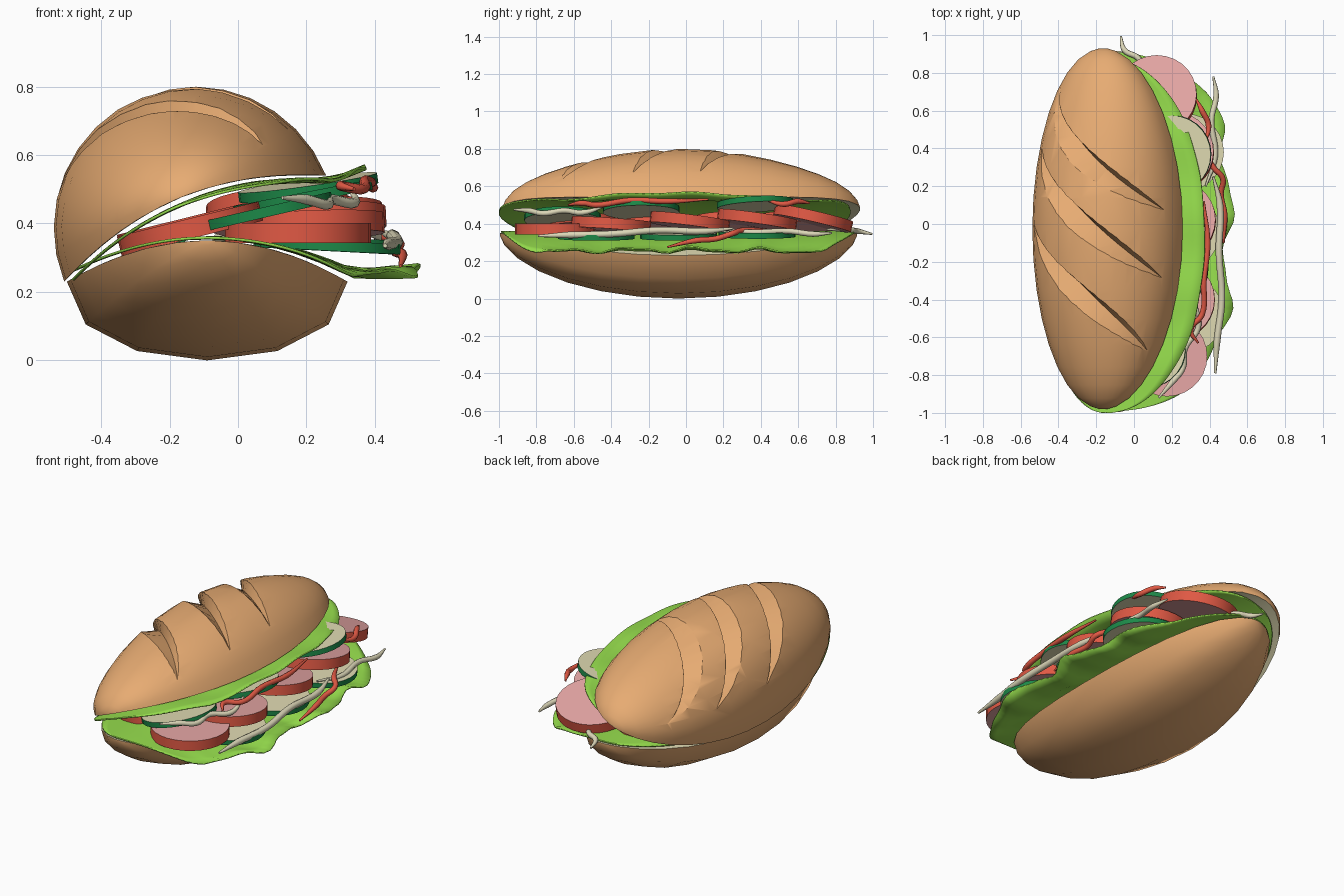
import bpy, bmesh, math
from mathutils import Vector, Euler

if "Cube" in bpy.data.objects:
    bpy.data.objects.remove(bpy.data.objects["Cube"])

def mat(name, r, g, b):
    m = bpy.data.materials.new(name)
    m.diffuse_color = (r, g, b, 1)
    m.use_nodes = True
    m.node_tree.nodes["Principled BSDF"].inputs["Base Color"].default_value = m.diffuse_color
    return m

CRUST = mat("crust", .80, .41, .17)
CREAM = mat("cream", .75, .71, .45)
LEAF = mat("lettuce_green", .31, .74, .075)
RIND = mat("cucumber_rind", .012, .25, .065)
RED = mat("tomato_red", .75, .10, .058)
PINK = mat("tomato_flesh", .80, .39, .38)
ONION = mat("onion_white", .72, .68, .48)

def make(name, bm, mats, angle=40):
    bmesh.ops.recalc_face_normals(bm, faces=bm.faces[:])
    me = bpy.data.meshes.new(name)
    bm.to_mesh(me)
    bm.free()
    ob = bpy.data.objects.new(name, me)
    bpy.context.collection.objects.link(ob)
    for m in mats:
        me.materials.append(m)
    smooth(ob, angle)
    return ob

def smooth(ob, angle):
    bpy.ops.object.select_all(action='DESELECT')
    ob.select_set(True)
    bpy.context.view_layer.objects.active = ob
    bpy.ops.object.shade_smooth_by_angle(angle=math.radians(angle))

def loft(rings, crumb_from=999):
    """Skin a list of closed rings, cap both ends; strips from crumb_from on get material 1."""
    bm = bmesh.new()
    vs = [[bm.verts.new(p) for p in r] for r in rings]
    n = len(vs[0])
    for a, b in zip(vs, vs[1:]):
        for j in range(n):
            k = (j + 1) % n
            f = bm.faces.new((a[j], a[k], b[k], b[j]))
            f.material_index = int(j >= crumb_from)
    bm.faces.new(vs[0])
    bm.faces.new(vs[-1])
    return bm

# Frame of the tilted upper half, hinged on the left
TILT = math.radians(22)
U = Vector((math.cos(TILT), 0, math.sin(TILT)))
N = Vector((-math.sin(TILT), 0, math.cos(TILT)))
C = Vector((-.125, 0, .385))

def taper(t):
    return max(.05, math.sqrt(max(0, 1 - t * t)))

def arch(q):
    """Both cut faces arch across the width and run straight along the loaf."""
    return max(0, 1 - q * q)

def top_pt(y, phi, s=1):
    t = max(-1, min(1, (y + .025) / .955))
    e = taper(t)
    rim = .10 * arch(e)
    crown = .10 * t ** 4 + .415 * e ** 1.2
    n = rim + (crown - rim) * math.sin(phi) * s
    return C + U * (.413 * e * math.cos(phi) * s) + N * n + Vector((0, y, 0))

def top_cut(y, k):
    q = k * taper((y + .025) / .955)
    return C + U * (.413 * q) + N * (.10 * arch(q)) + Vector((0, y, 0))

def bottom_pt(y, phi):
    e = taper((y + .04) / .955)
    return Vector((-.09 + .41 * e * math.cos(phi), y,
                   .23 + .12 * arch(e) - (.23 + .12 * arch(e) * .3) * e * abs(math.sin(phi)) ** .88))

def bottom_cut(y, k):
    q = k * taper((y + .04) / .955)
    return Vector((-.09 + .41 * q, y, .23 + .12 * arch(q)))

def loaf(name, pt, cut, y0, rows, segs):
    rings = []
    for i in range(rows + 1):
        y = y0 + .955 * math.sin(math.pi * (i / rows - .5))
        rings.append([pt(y, math.pi * j / segs) for j in range(segs + 1)]
                     + [cut(y, -1 + 2 * j / 8) for j in range(1, 8)])
    return make(name, loft(rings, segs), [CRUST, CREAM])

# Bread halves
loaf("bottom_bread", bottom_pt, bottom_cut, -.04, 14, 6)
top = loaf("top_bread", top_pt, top_cut, -.025, 18, 16)

# Diagonal scores: a gentle ramp ending at a steep wall
for i, (ya, yb) in enumerate([(.73, .08), (.41, -.28), (.0, -.67)]):
    rings = []
    for k in range(15):
        s = k / 14
        f = max(.04, math.sin(math.pi * s)) ** .7
        phi = math.radians(146 + (24 - 146) * s)
        y = ya + (yb - ya) * s
        rings.append([top_pt(y - .11 * f, phi + .23 * f, 1.02),
                      top_pt(y - .025 * f, phi + .06 * f, 1.01 - .18 * f),
                      top_pt(y, phi, 1.12)])
    cut = make("score_cutter", loft(rings), [CRUST])
    cut.hide_render = True
    md = top.modifiers.new("score", 'BOOLEAN')
    md.operation, md.solver, md.object = 'DIFFERENCE', 'EXACT', cut
    bpy.context.view_layer.objects.active = top
    bpy.ops.object.modifier_apply(modifier=md.name)
    bpy.data.objects.remove(cut)
smooth(top, 35)

# Lettuce sheets
def sheet(name, fn, rows=64, cols=14, thick=.008):
    bm = bmesh.new()
    g = [[bm.verts.new(fn(math.sin(math.pi * (i / rows - .5)) * .999, j / cols))
          for j in range(cols + 1)] for i in range(rows + 1)]
    for a, b in zip(g, g[1:]):
        for j in range(cols):
            bm.faces.new((a[j], b[j], b[j + 1], a[j + 1]))
    ob = make(name, bm, [LEAF], 50)
    md = ob.modifiers.new("thickness", 'SOLIDIFY')
    md.thickness, md.offset = thick, 0
    return ob

def low_leaf(t, v):
    left = -.09 - .40 * math.sqrt(1 - t * t)
    wave = .03 * math.sin(11.5 * t + .1) + .008 * math.sin(25 * t)
    right = -.09 + (.59 + wave) * (1 - t ** 4) ** .55
    x = left + (right - left) * v
    ripple = v ** 3 * (.014 * math.sin(17 * t) + .007 * math.sin(31 * t)) * (1 - t * t)
    return Vector((x, -.04 + .95 * t, .243 + .115 * arch((x + .09) / .43) + ripple
                   + .02 * v ** 4 * (1 - t * t)))

def high_leaf(t, v):
    e = math.sqrt(1 - t * t)
    u = -.40 * e + (.40 * e + .53 * e ** .9) * v
    return C + U * u + N * (.10 * arch(u / .42) - .02 + .005 * v * math.sin(15 * t)) \
        + Vector((0, -.06 + .94 * t, 0))

sheet("lower_lettuce", low_leaf)
sheet("upper_lettuce", high_leaf)

# Round slices: rim colour on the sides, flesh colour on flat faces
def slices(name, spots, r, h, rim, flesh):
    for i, (x, y, z, rx, ry) in enumerate(spots):
        bm = bmesh.new()
        bmesh.ops.create_cone(bm, cap_ends=True, segments=28, radius1=r, radius2=r, depth=h)
        bm.normal_update()
        for f in bm.faces:
            f.material_index = int(abs(f.normal.z) > .5)
        ob = make(f"{name}_{i + 1}", bm, [rim, flesh])
        ob.location = (x, y, z)
        ob.rotation_euler = Euler((math.radians(rx), math.radians(ry), 0))

slices("tomato_slice", [
    (.175, -.70, .372, 0, 0), (.215, -.40, .395, -4, -2), (.22, .02, .41, -7, -3),
    (.21, .38, .42, -8, -3), (.12, .68, .43, -13, -3),
    (-.14, -.58, .385, 0, -14), (-.14, -.18, .385, 0, -14),
    (-.14, .22, .385, 0, -14), (-.14, .56, .39, 0, -14)], .213, .058, RED, PINK)
slices("lower_cucumber", [
    (.27, -.48, .335, 0, 3), (.25, -.04, .335, 0, 3), (.27, .38, .345, 0, 3),
    (-.26, -.3, .318, 0, -24), (-.26, .2, .318, 0, -24)], .205, .03, RIND, CREAM)
slices("upper_cucumber", [
    (.075, -.66, .432, 0, -13), (.19, -.24, .475, 0, -11),
    (.205, .37, .505, 3, -8)], .205, .03, RIND, CREAM)

# Thin strips of onion and pepper
def strip(name, pts, m, r=.015):
    cu = bpy.data.curves.new(name, 'CURVE')
    cu.dimensions = '3D'
    cu.bevel_depth, cu.bevel_resolution, cu.resolution_u = r, 2, 6
    cu.use_fill_caps = True
    sp = cu.splines.new('BEZIER')
    sp.bezier_points.add(len(pts) - 1)
    for i, (b, p) in enumerate(zip(sp.bezier_points, pts)):
        b.co = p
        b.handle_left_type = b.handle_right_type = 'AUTO'
        b.radius = .35 if i in (0, len(pts) - 1) else 1
    cu.materials.append(m)
    bpy.context.collection.objects.link(bpy.data.objects.new(name, cu))

strip("onion_strip_1", [(.43, -.79, .335), (.44, -.62, .34), (.465, -.4, .345), (.45, -.15, .365),
                        (.455, .1, .36), (.42, .25, .375)], ONION, .018)
strip("onion_strip_2", [(.38, .2, .37), (.43, .36, .355), (.41, .55, .36), (.435, .68, .345),
                        (.42, .78, .35)], ONION)
strip("onion_strip_3", [(.13, -.92, .475), (.2, -.84, .47), (.26, -.76, .455), (.27, -.66, .47),
                        (.34, -.55, .46), (.33, -.42, .5)], ONION)
strip("onion_strip_4", [(-.07, .995, .345), (-.05, .92, .36), (.02, .88, .365), (.1, .75, .37)], ONION)
strip("pepper_strip_1", [(.34, -.63, .5), (.3, -.56, .51), (.36, -.48, .5), (.37, -.3, .525),
                         (.39, -.1, .52), (.37, .12, .53)], RED)
strip("pepper_strip_2", [(.33, .66, .51), (.36, .6, .52), (.395, .52, .505), (.37, .42, .53)], RED)
strip("pepper_strip_3", [(.475, -.1, .275), (.48, .05, .31), (.46, .16, .32), (.47, .24, .345),
                         (.42, .3, .365), (.36, .42, .37)], RED)
